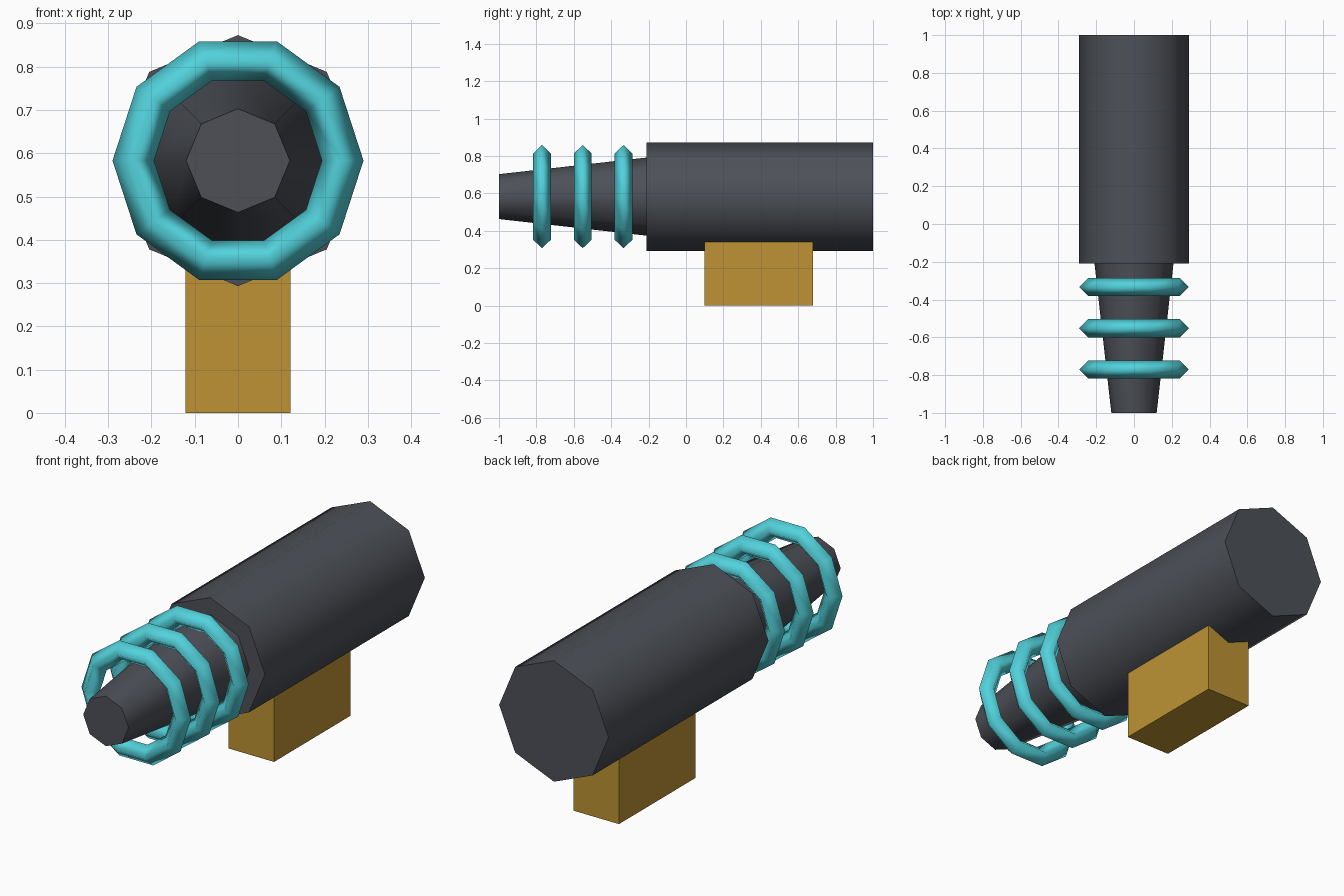
import bpy
from math import radians

cube = bpy.data.objects.get("Cube")
if cube:
    bpy.data.objects.remove(cube, do_unlink=True)

AXIS_Z = 0.583            # height of the barrel axis
ALONG_Y = (radians(90), 0, 0)


def material(name, color):
    mat = bpy.data.materials.new(name)
    mat.use_nodes = True
    mat.diffuse_color = (*color, 1)
    mat.node_tree.nodes["Principled BSDF"].inputs["Base Color"].default_value = (*color, 1)
    return mat


def finish(name, mat, smooth_angle=None):
    obj = bpy.context.object
    obj.name = name
    obj.data.materials.append(mat)
    bpy.ops.object.transform_apply(location=False, rotation=True, scale=True)
    if smooth_angle:
        bpy.ops.object.shade_smooth_by_angle(angle=radians(smooth_angle))
    return obj


def tube(name, y_front, y_back, r_front, r_back, mat):
    bpy.ops.mesh.primitive_cone_add(
        vertices=8, radius1=r_back, radius2=r_front, depth=y_back - y_front,
        location=(0, (y_front + y_back) / 2, AXIS_Z), rotation=ALONG_Y)
    return finish(name, mat, 50)


gunmetal = material("dark grey metal", (0.074, 0.081, 0.097))
cyan = material("cyan", (0.085, 0.64, 0.71))
ochre = material("ochre", (0.51, 0.287, 0.034))

# Main body and tapered barrel
tube("body", -0.21, 1.0, 0.29, 0.29, gunmetal)
tube("barrel", -1.0, -0.2, 0.12, 0.21, gunmetal)

# Coil rings around the barrel
for i in range(3):
    bpy.ops.mesh.primitive_torus_add(
        major_segments=10, minor_segments=4, major_radius=0.242, minor_radius=0.048,
        location=(0, -0.77 + 0.218 * i, AXIS_Z), rotation=ALONG_Y)
    finish(f"coil_ring_{i + 1}", cyan, 120)

# Grip block under the body
bpy.ops.mesh.primitive_cube_add(size=1, location=(0, 0.39, 0.17))
bpy.context.object.scale = (0.242, 0.58, 0.34)
finish("grip", ochre)
